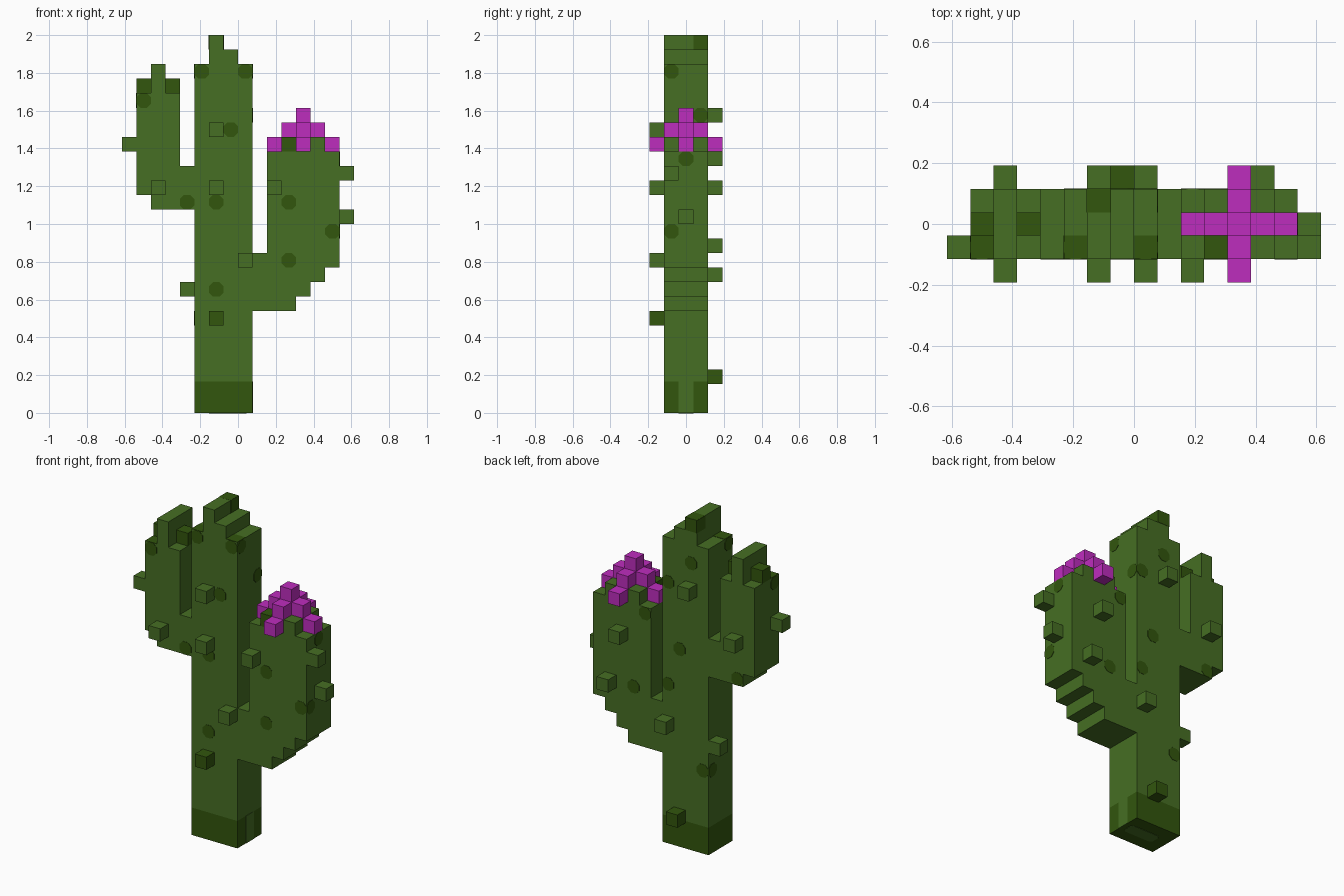
import bpy, bmesh
from mathutils import Vector

U = 1 / 13      # size of one block

cube = bpy.data.objects.get("Cube")
if cube:
    bpy.data.objects.remove(cube, do_unlink=True)


def material(name, rgb):
    m = bpy.data.materials.new(name)
    m.use_nodes = True
    m.diffuse_color = (*rgb, 1)
    bsdf = m.node_tree.nodes["Principled BSDF"]
    bsdf.inputs["Base Color"].default_value = (*rgb, 1)
    bsdf.inputs["Roughness"].default_value = 0.9
    return m


GREEN = material("cactus green", (0.061, 0.156, 0.017))
DARK = material("dark green", (0.032, 0.092, 0.004))
PINK = material("flower pink", (0.515, 0.026, 0.515))


def pos(i, j, k):
    """Block coordinates to world position."""
    return Vector(((i - 8) * U, (j - 2.5) * U, k * U))


def finish(name, bm, mat):
    bmesh.ops.recalc_face_normals(bm, faces=bm.faces)
    mesh = bpy.data.meshes.new(name)
    bm.to_mesh(mesh)
    bm.free()
    mesh.materials.append(mat)
    ob = bpy.data.objects.new(name, mesh)
    bpy.context.collection.objects.link(ob)
    return ob


def prism(bm, points, depth):
    """Extrude a flat outline along a vector."""
    face = bm.faces.new([bm.verts.new(p) for p in points])
    new = bmesh.ops.extrude_face_region(bm, geom=[face])["geom"]
    verts = [v for v in new if isinstance(v, bmesh.types.BMVert)]
    bmesh.ops.translate(bm, verts=verts, vec=depth)


def profile(name, outline, mat):
    """Front outline extruded through the three-block depth."""
    bm = bmesh.new()
    prism(bm, [pos(i, 1, k) for i, k in outline], Vector((0, 3 * U, 0)))
    return finish(name, bm, mat)


def blocks(name, cells, mat):
    """Unit blocks at the given cells."""
    bm = bmesh.new()
    for c in cells:
        a = pos(*c)
        corners = [a, a + Vector((U, 0, 0)), a + Vector((U, U, 0)), a + Vector((0, U, 0))]
        prism(bm, corners, Vector((0, 0, U)))
    return finish(name, bm, mat)


DIRS = {"front": (1, -1), "back": (1, 1), "left": (0, 1), "right": (0, -1),
        "top": (2, 1), "bottom": (2, -1)}


def patch(bm, cell, side, size=(1, 1, 1), cut=0.28):
    """Thin plate with cut corners on one side of a cell."""
    axis, sign = DIRS[side]
    u, v = [a for a in range(3) if a != axis]
    w, h = size[u], size[v]
    if cut:
        ring = [(cut, 0), (w - cut, 0), (w, cut), (w, h - cut),
                (w - cut, h), (cut, h), (0, h - cut), (0, cut)]
    else:
        ring = [(0, 0), (w, 0), (w, h), (0, h)]
    pts = []
    for s, t in ring:
        c = list(cell)
        c[u] += s
        c[v] += t
        c[axis] += size[axis] if sign > 0 else 0
        p = pos(*c)
        p[axis] -= sign * 0.001
        pts.append(p)
    depth = Vector((0, 0, 0))
    depth[axis] = sign * 0.003
    prism(bm, pts, depth)


# Trunk with stepped top, and its dark foot
FOOT = 2.15
profile("trunk", [(5, FOOT), (9, FOOT), (9, 24), (8, 24), (8, 25), (7, 25), (7, 26),
                  (6, 26), (6, 24), (5, 24)], GREEN)
profile("trunk_foot", [(5, 0), (9, 0), (9, FOOT), (5, FOOT)], DARK)
bm = bmesh.new()
patch(bm, (8, 2, 0), "left", (1, 1, FOOT), 0)
patch(bm, (6, 2, 0), "bottom", (2.6, 1, 1), 0.2)
finish("foot_green_strips", bm, GREEN)

# Arms
profile("right_arm", [(2, 14), (5, 14), (5, 17), (4, 17), (4, 22), (3, 22), (3, 24),
                      (2, 24), (2, 22), (1, 22), (1, 15), (2, 15)], GREEN)
blocks("right_arm_tips", [(1, 2, 22), (3, 2, 22)], DARK)
profile("left_arm", [(9, 7), (12, 7), (12, 8), (13, 8), (13, 9), (14, 9), (14, 10),
                     (15, 10), (15, 18), (10, 18), (10, 11), (9, 11)], GREEN)

# Flower and the raised bed under it
bed = [(i, j, 18) for i in (11, 12, 13) for j in (1, 2, 3) if (i, j) != (11, 1)]
blocks("flower_bed", bed, GREEN)
blocks("flower_bed_dark", [(11, 1, 18)], DARK)
petals = [(12, 2, 20), (12, 2, 19)]
for dx, dy in ((1, 0), (-1, 0), (0, 1), (0, -1)):
    petals += [(12 + dx, 2 + dy, 19), (12 + 2 * dx, 2 + 2 * dy, 18)]
blocks("flower", petals, PINK)

# Spines
blocks("front_spines", [(6, 0, 19), (2, 0, 15), (6, 0, 15), (10, 0, 15), (8, 0, 10)], GREEN)
blocks("back_spines", [(6, 4, 20), (2, 4, 17), (12, 4, 15), (13, 4, 11), (8, 4, 9)], GREEN)
blocks("side_spines", [(0, 1, 18), (15, 1, 16), (15, 2, 13), (4, 3, 8)], GREEN)
blocks("dark_spines", [(6, 0, 6), (7, 4, 2)], DARK)

# Dark spots on the skin
SPOTS = {
    "front": [(7, 1, 19), (4, 1, 14), (6, 1, 14), (11, 1, 14), (14, 1, 12), (11, 1, 10),
              (6, 1, 8), (5, 1, 23), (8, 1, 23), (1, 1, 21)],
    "back": [(6, 3, 22), (8, 3, 20), (7, 3, 15), (8, 3, 12), (11, 3, 11), (2, 3, 14),
             (10, 3, 17), (5, 3, 6)],
    "left": [(8, 1, 23), (8, 3, 20), (14, 2, 17), (14, 1, 12)],
    "right": [(5, 1, 23), (1, 1, 21), (5, 3, 6)],
}
bm = bmesh.new()
for side, cells in SPOTS.items():
    for c in cells:
        patch(bm, c, side)
finish("skin_spots", bm, DARK)

# Dark block tops
bm = bmesh.new()
for c in [(5, 1, 23), (8, 1, 23), (1, 1, 21)]:
    patch(bm, c, "top", cut=0)
for side in ("back", "left", "right"):
    patch(bm, (6, 3, 25), side, cut=0)
# kept just inside the full height
patch(bm, (6, 3, 24.98), "top", cut=0)
finish("block_tops", bm, DARK)
